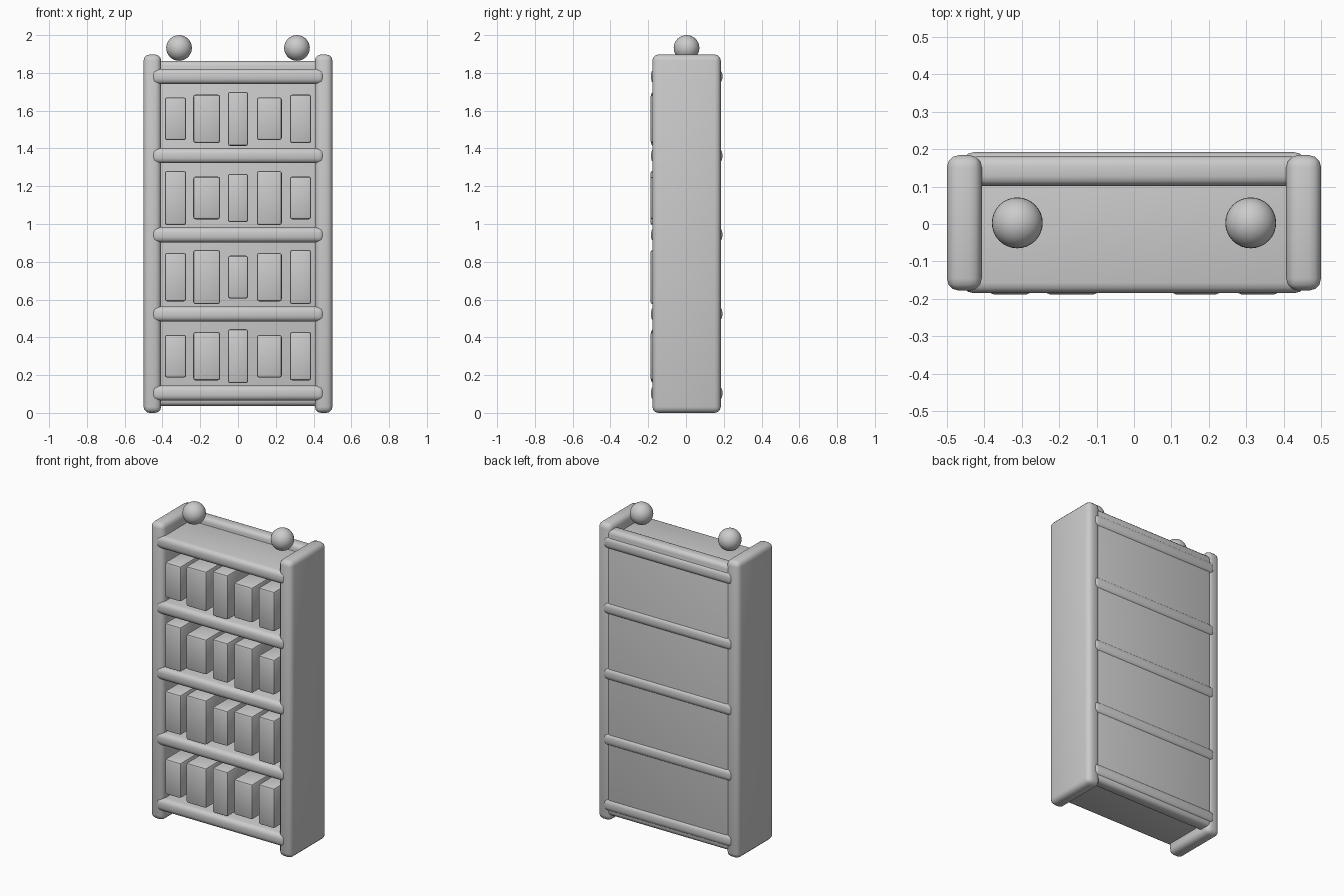
import bpy

if "Cube" in bpy.data.objects:
    bpy.data.objects.remove(bpy.data.objects["Cube"])


def rounded_box(name, x, y, z, bevel, segments=3):
    """Box from (min, max) ranges with rounded edges."""
    centre = [(r[0] + r[1]) / 2 for r in (x, y, z)]
    size = [r[1] - r[0] for r in (x, y, z)]
    bpy.ops.mesh.primitive_cube_add(size=1, location=centre)
    obj = bpy.context.object
    obj.name = name
    obj.scale = size
    bpy.ops.object.transform_apply(location=False, rotation=False, scale=True)
    mod = obj.modifiers.new("rounding", 'BEVEL')
    mod.width = bevel
    mod.segments = segments
    bpy.ops.object.modifier_apply(modifier=mod.name)
    bpy.ops.object.shade_smooth_by_angle()
    return obj


# Side panels and the balls above the top
for side, s in (("left", -1), ("right", 1)):
    xs = sorted((s * 0.407, s * 0.5))
    rounded_box(side + "_side", xs, (-0.178, 0.184), (0, 1.897), 0.032)
    bpy.ops.mesh.primitive_uv_sphere_add(segments=32, ring_count=16, radius=0.068,
                                         location=(s * 0.312, 0.003, 1.932))
    bpy.context.object.name = side + "_ball"
    bpy.ops.object.shade_smooth()

# Back panel
rounded_box("back_panel", (-0.44, 0.44), (0.102, 0.182), (0.037, 1.863), 0.026)

# Shelves
shelf_z = [0.105 + 0.419 * i for i in range(5)]
for i, z in enumerate(shelf_z):
    rounded_box(f"shelf_{i}", (-0.457, 0.457), (-0.185, 0.192), (z - 0.04, z + 0.04), 0.028)

# Books: three heights cycling along the rows
book_x = (-0.331, -0.166, 0.0, 0.166, 0.331)
book_w = (0.113, 0.142, 0.108, 0.132, 0.113)
heights = (0.226, 0.256, 0.286)
for row, z in enumerate(shelf_z[:4]):
    for i, (x, w) in enumerate(zip(book_x, book_w)):
        h = heights[(i + row) % 3] / 2
        c = z + 0.195
        front = -0.184 if i == 2 else -0.188
        rounded_box(f"book_{row}_{i}", (x - w / 2, x + w / 2), (front, 0.04),
                    (c - h, c + h), 0.012, 2)
